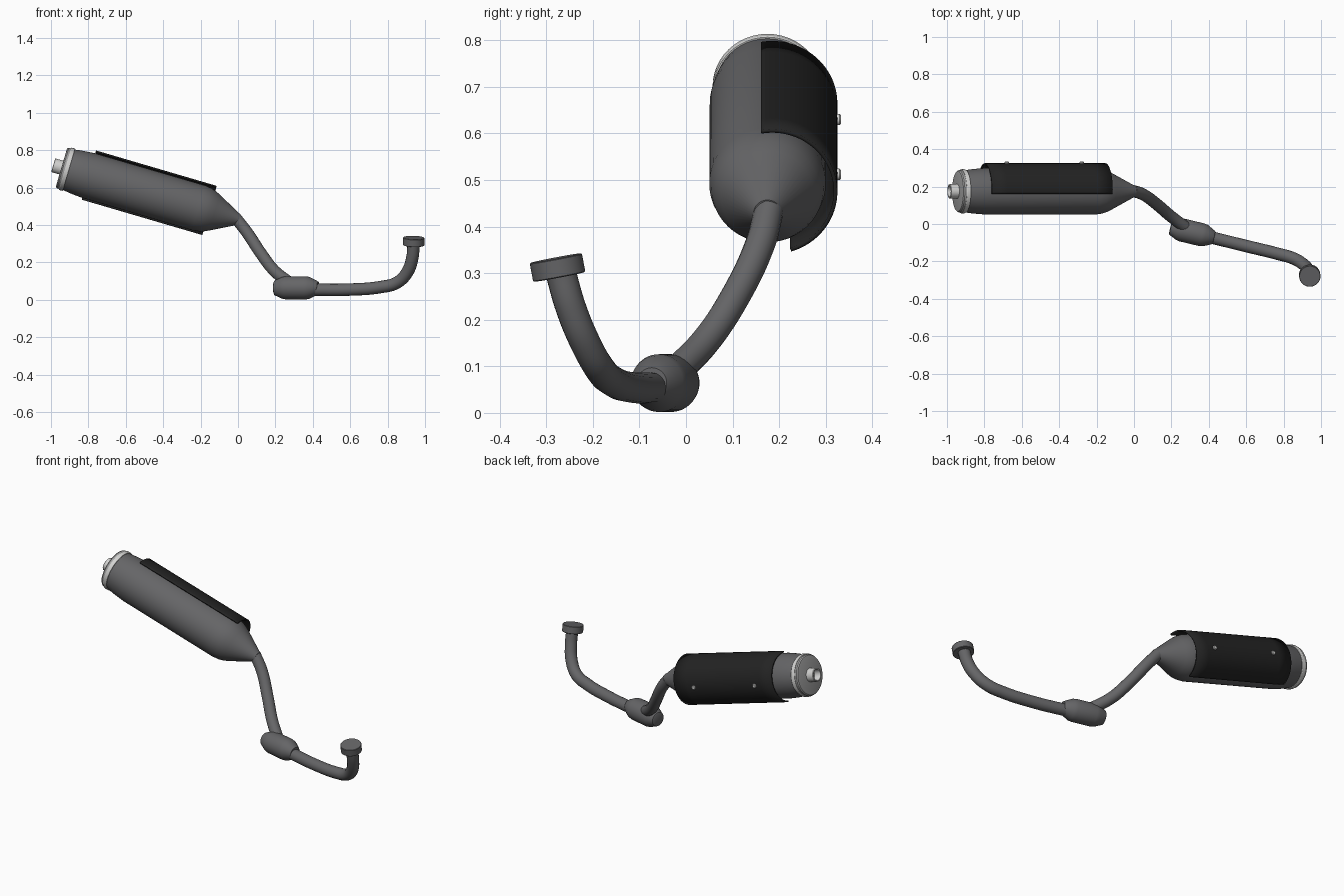
import bpy, bmesh, math
from mathutils import Vector

if "Cube" in bpy.data.objects:
    bpy.data.objects.remove(bpy.data.objects["Cube"])


def material(name, r, g, b):
    m = bpy.data.materials.new(name)
    m.diffuse_color = (r, g, b, 1)
    m.use_nodes = True
    m.node_tree.nodes["Principled BSDF"].inputs["Base Color"].default_value = m.diffuse_color
    return m


STEEL = material("dark steel", 0.13, 0.13, 0.135)
BLACK = material("black shield", 0.017, 0.017, 0.017)
SILVER = material("bright silver", 0.65, 0.65, 0.64)
GREY = material("cap grey", 0.36, 0.36, 0.36)


def finish(ob, mat):
    ob.data.materials.clear()
    ob.data.materials.append(mat)
    bpy.ops.object.select_all(action='DESELECT')
    ob.select_set(True)
    bpy.context.view_layer.objects.active = ob
    bpy.ops.object.shade_smooth_by_angle(angle=math.radians(32))
    return ob


def make(name, bm, mat):
    me = bpy.data.meshes.new(name)
    bmesh.ops.recalc_face_normals(bm, faces=bm.faces)
    bm.to_mesh(me)
    bm.free()
    ob = bpy.data.objects.new(name, me)
    bpy.context.collection.objects.link(ob)
    return finish(ob, mat)


def revolve(name, origin, axis, profile, mat, n=48):
    """Lathe (distance, radius) points around an axis; both ends are capped."""
    o, q = Vector(origin), Vector(axis).to_track_quat('Z', 'Y')
    bm = bmesh.new()
    rings = []
    for s, r in profile:
        rings.append([bm.verts.new(o + q @ Vector((r * math.cos(2 * math.pi * i / n),
                      r * math.sin(2 * math.pi * i / n), s))) for i in range(n)])
    for a, b in zip(rings, rings[1:]):
        for i in range(n):
            j = (i + 1) % n
            bm.faces.new((a[i], a[j], b[j], b[i]))
    bm.faces.new(rings[0])
    bm.faces.new(rings[-1])
    return make(name, bm, mat)


def pipe(name, points, radius):
    """Round tube along a smooth path."""
    cu = bpy.data.curves.new(name, 'CURVE')
    cu.dimensions = '3D'
    cu.bevel_depth, cu.bevel_resolution, cu.resolution_u = radius, 6, 8
    cu.use_fill_caps = True
    sp = cu.splines.new('BEZIER')
    sp.bezier_points.add(len(points) - 1)
    for bp, p in zip(sp.bezier_points, points):
        bp.co = p
        bp.handle_left_type = bp.handle_right_type = 'AUTO'
    ob = bpy.data.objects.new(name, cu)
    bpy.context.collection.objects.link(ob)
    bpy.ops.object.select_all(action='DESELECT')
    ob.select_set(True)
    bpy.context.view_layer.objects.active = ob
    bpy.ops.object.convert(target='MESH')
    return finish(bpy.context.object, STEEL)


# Muffler axis, running from the cone tip up to the outlet
BASE = Vector((0, 0.175, 0.43))
AXIS = Vector((-0.9595, 0, 0.2815)).normalized()
UP = Vector((0.2815, 0, 0.9595)).normalized()
SIDE = Vector((0, 1, 0))


def dist(x):
    return -x / 0.9595


def along(pairs):
    return [(dist(x), r) for x, r in pairs]


# Muffler body with front cone
revolve("muffler_body", BASE, AXIS, along([
    (0.006, 0.030), (-0.005, 0.034), (-0.125, 0.100), (-0.15, 0.112), (-0.175, 0.120),
    (-0.21, 0.125), (-0.80, 0.124), (-0.86, 0.119), (-0.91, 0.112)]), STEEL)

# End ring, cap and hollow outlet
revolve("end_ring", BASE, AXIS, along([
    (-0.904, 0.110), (-0.904, 0.116), (-0.907, 0.118), (-0.922, 0.118), (-0.925, 0.116),
    (-0.925, 0.105)]), SILVER)
revolve("end_cap", BASE, AXIS, along([
    (-0.92, 0.113), (-0.936, 0.113), (-0.942, 0.108), (-0.944, 0.100)]), GREY)
revolve("outlet_pipe", BASE, AXIS, along([
    (-0.94, 0.038), (-0.986, 0.038), (-0.988, 0.036), (-0.988, 0.030), (-0.986, 0.029),
    (-0.95, 0.029)]), SILVER, 32)

# Heat shield: an arc wrapped round the outer side of the muffler
bm = bmesh.new()
rows = []
for k in range(9):
    c = BASE + SIDE * 0.010 + AXIS * dist(-0.153 - 0.645 * k / 8)
    row = []
    for i in range(41):
        a = math.radians(-10 + 173 * i / 40)
        row.append(bm.verts.new(c + 0.140 * (UP * math.cos(a) + SIDE * math.sin(a))))
    rows.append(row)
for a, b in zip(rows, rows[1:]):
    for i in range(40):
        bm.faces.new((a[i], a[i + 1], b[i + 1], b[i]))
shield = make("heat_shield", bm, BLACK)
mid = min(shield.data.polygons, key=lambda p: -p.center.y)
sol = shield.modifiers.new("thickness", 'SOLIDIFY')
sol.thickness = 0.008
sol.offset = -1 if mid.normal.y > 0 else 1

# Shield bolts
for i, x in enumerate((-0.28, -0.68)):
    p = BASE + AXIS * dist(x)
    revolve(f"shield_bolt_{i + 1}", (p.x, 0.312, p.z), SIDE,
            [(0, 0.012), (0.018, 0.012), (0.021, 0.009)], SILVER, 12)

# Link pipe from muffler down to the collector
pipe("link_pipe", [(-0.01, 0.178, 0.435), (0.045, 0.160, 0.365), (0.125, 0.103, 0.245),
                   (0.195, 0.043, 0.155), (0.285, -0.025, 0.085)], 0.032)

# Collector chamber
revolve("collector", (0.31, -0.045, 0.064), (1, -0.24, 0), [
    (-0.119, 0.034), (-0.116, 0.040), (-0.075, 0.058), (-0.055, 0.062), (0.055, 0.062),
    (0.075, 0.058), (0.115, 0.038), (0.122, 0.033)], STEEL)

# Header pipe and engine flange
pipe("header_pipe", [(0.39, -0.066, 0.054), (0.60, -0.118, 0.055), (0.76, -0.157, 0.068),
                     (0.85, -0.183, 0.092), (0.905, -0.215, 0.148), (0.932, -0.247, 0.225),
                     (0.939, -0.270, 0.305)], 0.033)
revolve("engine_flange", (0.939, -0.272, 0.292), (0.03, -0.19, 1), [
    (0, 0.055), (0.002, 0.057), (0.039, 0.057), (0.041, 0.055)], STEEL)
